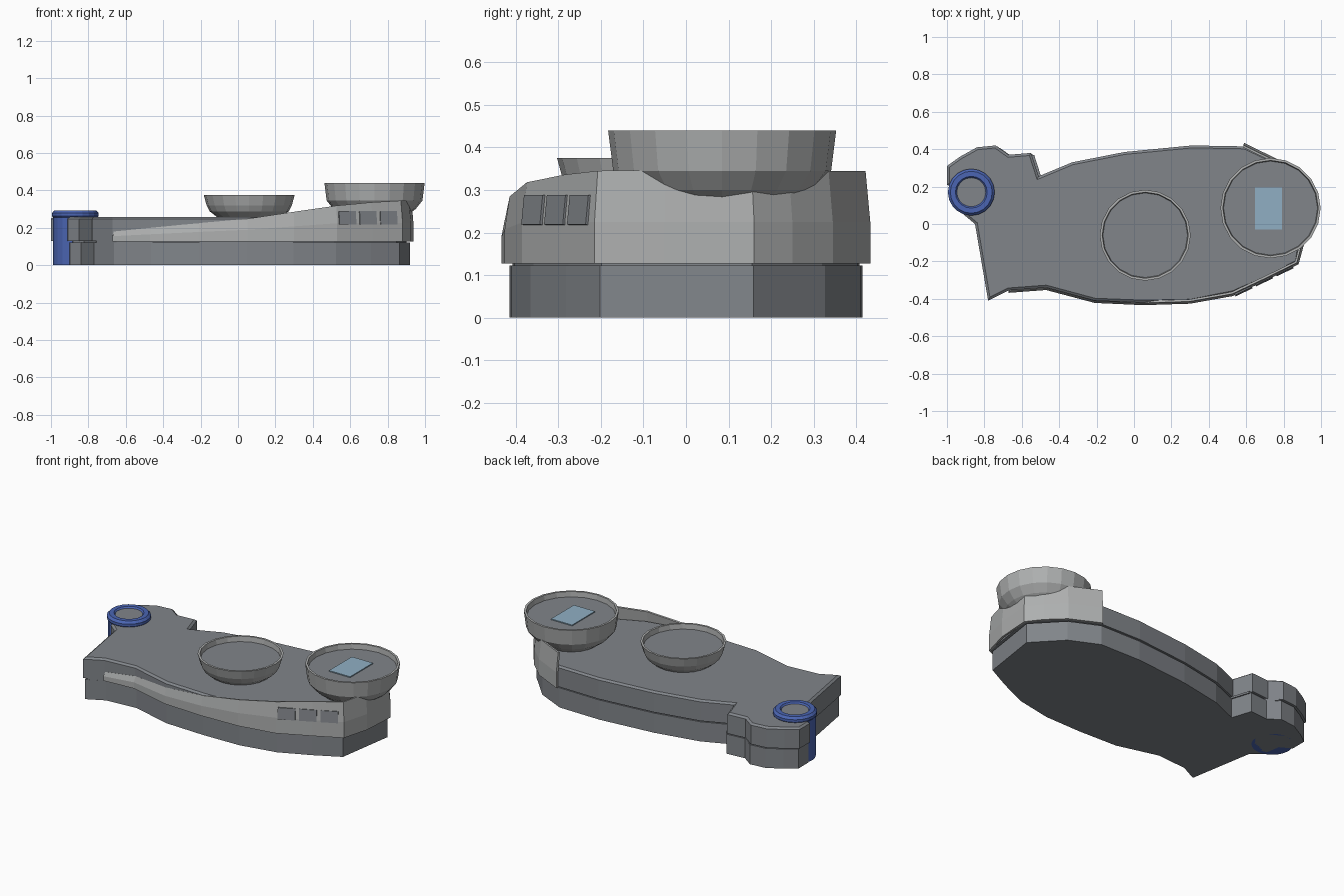
import bpy, bmesh
from math import sin, cos, tau, radians
from mathutils import Vector

if "Cube" in bpy.data.objects:
    bpy.data.objects.remove(bpy.data.objects["Cube"])


def material(name, rgb):
    m = bpy.data.materials.new(name)
    m.use_nodes = True
    m.diffuse_color = (*rgb, 1)
    m.node_tree.nodes["Principled BSDF"].inputs["Base Color"].default_value = (*rgb, 1)
    return m


hull_grey = material("hull grey", (0.22, 0.235, 0.255))
pale_grey = material("pale grey", (0.42, 0.43, 0.43))
blue = material("blue", (0.07, 0.13, 0.45))
sky_blue = material("sky blue", (0.28, 0.43, 0.55))


def finish(name, bm, mat, recalc=True):
    if recalc:
        bmesh.ops.recalc_face_normals(bm, faces=bm.faces)
    mesh = bpy.data.meshes.new(name)
    bm.to_mesh(mesh)
    bm.free()
    mesh.materials.append(mat)
    ob = bpy.data.objects.new(name, mesh)
    bpy.context.collection.objects.link(ob)
    return ob


def slab(name, outline, z0, z1, scale=1.0, chamfer=0.0):
    bm = bmesh.new()
    bottom = bm.faces.new([bm.verts.new((x * scale, y * scale, z0)) for x, y in outline])
    ext = bmesh.ops.extrude_face_region(bm, geom=[bottom], use_keep_orig=True)["geom"]
    verts = [g for g in ext if isinstance(g, bmesh.types.BMVert)]
    top = [g for g in ext if isinstance(g, bmesh.types.BMFace)]
    bmesh.ops.translate(bm, verts=verts, vec=(0, 0, z1 - z0 - chamfer))
    bmesh.ops.recalc_face_normals(bm, faces=bm.faces)
    if chamfer:
        bmesh.ops.inset_individual(bm, faces=top, thickness=chamfer * 1.3,
                                   depth=chamfer, use_even_offset=True)
    return finish(name, bm, hull_grey)


def lathe(name, centre, profile, mat, sides=20):
    # Revolve (radius, height) points; a zero radius closes the end
    bm = bmesh.new()
    cx, cy = centre
    rings = [[bm.verts.new((cx + r * cos(tau * i / sides), cy + r * sin(tau * i / sides), z))
              for i in range(sides)] for r, z in profile]
    for a, b in zip(rings, rings[1:]):
        for i in range(sides):
            j = (i + 1) % sides
            bm.faces.new((a[i], a[j], b[j], b[i]))
    bm.faces.new(rings[0])
    bm.faces.new(rings[-1])
    return finish(name, bm, mat)


def box(name, centre, size, mat, rot=(0, 0, 0)):
    bm = bmesh.new()
    bmesh.ops.create_cube(bm, size=1)
    bmesh.ops.scale(bm, vec=size, verts=bm.verts)
    ob = finish(name, bm, mat)
    ob.location, ob.rotation_euler = centre, rot
    return ob


# Hull: lower base and chamfered deck sharing one outline
outline = [(-.78, -.41), (-.67, -.355), (-.47, -.34), (-.21, -.41), (.05, -.42),
           (.3, -.415), (.53, -.37), (.72, -.285), (.875, -.205), (.93, .16),
           (.77, .33), (.59, .415), (.31, .42), (-.05, .385), (-.33, .33),
           (-.51, .255), (-.55, .38), (-.67, .37), (-.74, .42), (-.84, .41),
           (-.93, .36), (-1, .31), (-1, .21), (-.93, .17), (-.91, .05), (-.85, 0)]
slab("lower_base", outline, 0, .122, scale=.988)
slab("groove_core", outline, .12, .132, scale=.97)
slab("deck", outline, .13, .258, chamfer=.01)

# Thin side wall wrapping the front edge and the stern, rising toward +x
wall_path = [(-.67, -.368, .18), (-.47, -.353, .2), (-.21, -.422, .225),
             (.05, -.434, .248), (.3, -.426, .285), (.53, -.385, .318),
             (.72, -.295, .336), (.88, -.215, .345), (.925, -.05, .347),
             (.938, .16, .345), (.87, .25, .345), (.77, .345, .345), (.59, .433, .345)]
bm = bmesh.new()
levels = []
for x, y, top in wall_path:
    inward = Vector((-x * .3, -y, 0)).normalized() * .012
    mid = min(.225, (top + .13) / 2)
    levels.append([bm.verts.new((x, y, .127)), bm.verts.new((x, y, mid)),
                   bm.verts.new(Vector((x, y, top)) + inward)])
for a, b in zip(levels, levels[1:]):
    for k in range(2):
        bm.faces.new((a[k], b[k], b[k + 1], a[k + 1]))
wall = finish("side_wall", bm, pale_grey, recalc=False)
solid = wall.modifiers.new("thickness", "SOLIDIFY")
solid.thickness = .012
solid.offset = -1

# Three windows on the wall
for i in range(3):
    x = .585 + .11 * i
    box(f"window_{i + 1}", (x, -.358 + (x - .585) * .488, .253), (.1, .009, .07),
        hull_grey, (radians(-6), 0, radians(26)))


# Raised round platforms with a thin rim and sunken floor
def platform(name, centre, z0, bend, top, radii):
    r0, r1, r2 = radii
    floor = top - .035
    lathe(name, centre, [(r0, z0), ((r0 + r1) / 2 + .012, (z0 + bend) / 2), (r1, bend), (r2, top),
                         (r2 - .013, top), (r2 - .017, floor)], pale_grey)
    lathe(name + "_floor", centre, [(r2 - .015, floor - .003), (r2 - .015, floor + .003)],
          hull_grey)


platform("middle_platform", (.06, -.06), .255, .32, .375, (.17, .228, .243))
platform("stern_platform", (.73, .085), .255, .345, .44, (.16, .256, .268))
box("landing_panel", (.72, .083, .411), (.145, .225, .006), sky_blue)

# Blue corner column with a rounded collar and grey cap
lathe("corner_column", (-.87, .17), [(.118, 0), (.118, .255)], blue)
lathe("column_collar", (-.87, .17), [(.115, .25), (.125, .262), (.125, .278), (.112, .292),
                                     (.085, .292), (.075, .28)], blue)
lathe("column_cap", (-.87, .17), [(.078, .276), (.078, .283)], hull_grey)
